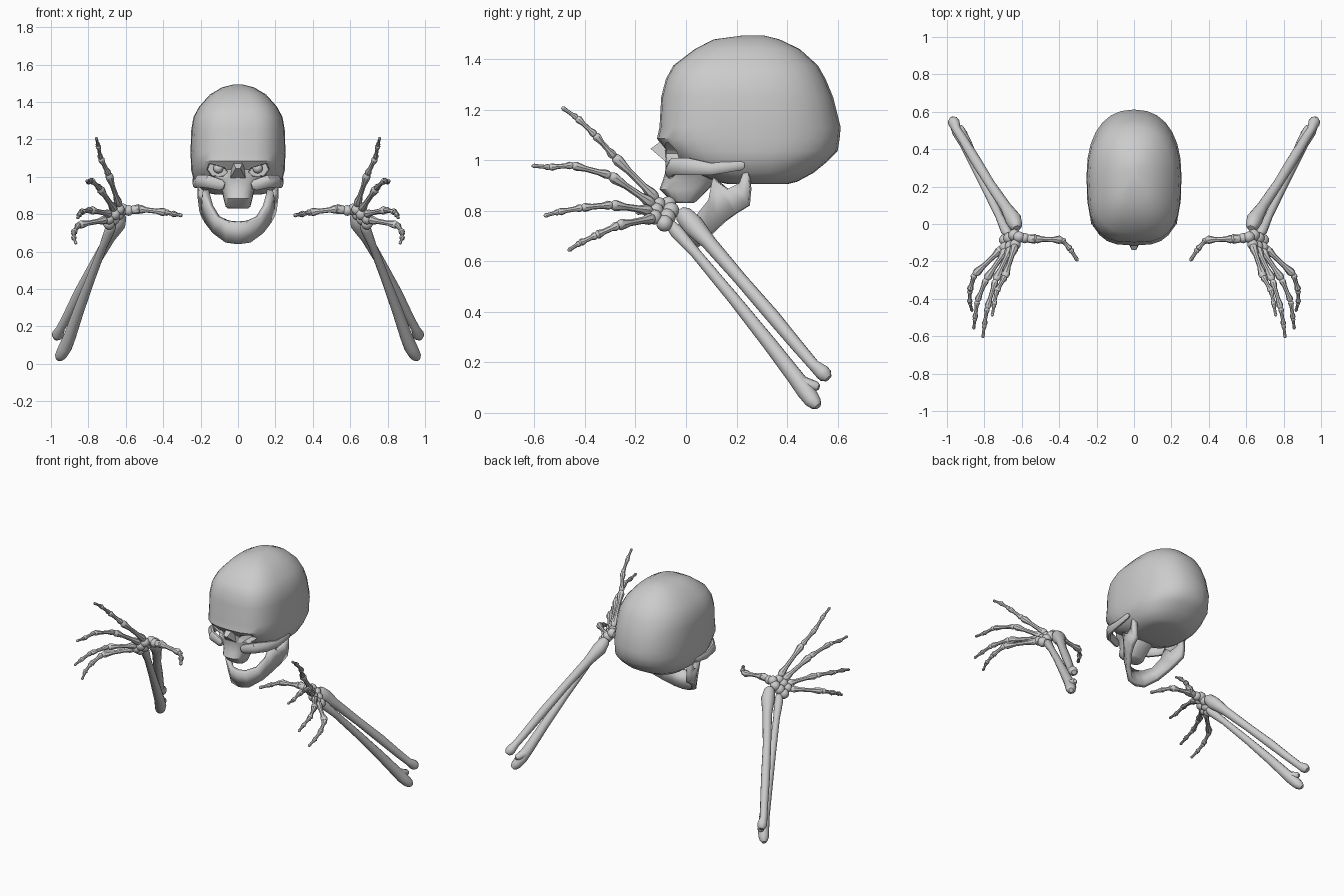
import bpy, bmesh, math
from mathutils import Vector as V

if "Cube" in bpy.data.objects:
    bpy.data.objects.remove(bpy.data.objects["Cube"])


def finish(name, bm, mirror=False):
    bmesh.ops.recalc_face_normals(bm, faces=bm.faces)
    me = bpy.data.meshes.new(name)
    bm.to_mesh(me)
    bm.free()
    ob = bpy.data.objects.new(name, me)
    bpy.context.collection.objects.link(ob)
    if mirror:
        m = ob.modifiers.new("mirror", "MIRROR")
        m.use_mirror_merge = False
    return ob


def skin(bm, rings):
    rs = [[bm.verts.new(p) for p in r] for r in rings]
    n = len(rs[0])
    for a, b in zip(rs, rs[1:]):
        for i in range(n):
            j = (i + 1) % n
            bm.faces.new((a[i], a[j], b[j], b[i]))
    bm.faces.new(rs[0])
    bm.faces.new(rs[-1])


def tube(bm, pts, radii, sides=10, flat=1.0):
    """Rounded bone shaft along a path; flat squashes it sideways."""
    pts = [V(p) for p in pts]
    d0, d1 = (pts[0] - pts[1]).normalized(), (pts[-1] - pts[-2]).normalized()
    pts = [pts[0] + d0 * radii[0] * .6] + pts + [pts[-1] + d1 * radii[-1] * .6]
    radii = [radii[0] * .55] + list(radii) + [radii[-1] * .55]
    rings = []
    for i, (p, r) in enumerate(zip(pts, radii)):
        d = (pts[min(i + 1, len(pts) - 1)] - pts[max(i - 1, 0)]).normalized()
        up = V((0, 0, 1)) if abs(d.z) < .9 else V((0, 1, 0))
        s = d.cross(up).normalized()
        u = s.cross(d)
        rings.append([p + s * math.cos(a) * r * flat + u * math.sin(a) * r
                      for a in (2 * math.pi * k / sides for k in range(sides))])
    skin(bm, rings)


def loft(name, rows, n_front, n_back, seg=28):
    """Stack of horizontal superellipse rings: z, front y, back y, half width."""
    bm = bmesh.new()
    rings = []
    for z, yf, yb, w in rows:
        ring = []
        for k in range(seg):
            a = 2 * math.pi * k / seg
            c, s = math.cos(a), math.sin(a)
            e = 2 / (n_front if s < 0 else n_back)
            ring.append(V((w * math.copysign(abs(c) ** e, c),
                           (yf + yb) / 2 + (yb - yf) / 2 * math.copysign(abs(s) ** e, s), z)))
        rings.append(ring)
    skin(bm, rings)
    return finish(name, bm)


# cranium with brow
cranium = loft("cranium", [
    (.905, .17, .40, .12), (.915, .12, .44, .17), (.95, .03, .505, .215),
    (.995, -.04, .56, .24), (1.035, -.075, .60, .25), (1.085, -.115, .608, .252),
    (1.13, -.105, .612, .254), (1.25, -.098, .582, .25), (1.32, -.08, .553, .238),
    (1.375, -.05, .522, .208), (1.44, .035, .45, .15), (1.478, .11, .37, .085),
    (1.493, .22, .31, .025)], 3, 2.3)

# upper jaw block
upper_jaw = loft("upper_jaw", [
    (.83, -.045, .03, .055), (.84, -.06, .045, .066), (.885, -.105, .09, .078),
    (.92, -.092, .12, .085), (.96, -.08, .13, .11), (.99, -.082, .12, .135),
    (1.04, -.085, .10, .13)], 2.4, 2.6, 20)

# eye socket cutter, both sides
bm = bmesh.new()
outline = [(.045, 1.025), (.065, 1.05), (.165, 1.078), (.182, 1.04), (.15, 1.0), (.075, .995)]
for s in (1, -1):
    skin(bm, [[V((s * x, -.3, z)) for x, z in outline],
              [V((s * (.105 + (x - .105) * .75), .03, 1.035 + (z - 1.035) * .8)) for x, z in outline]])
cutter = finish("socket_cutter", bm)
cutter.hide_render = True
cutter.display_type = "WIRE"
for ob in (cranium, upper_jaw):
    m = ob.modifiers.new("sockets", "BOOLEAN")
    m.operation, m.object, m.solver = "DIFFERENCE", cutter, "EXACT"

# eyes deep in the sockets
bm = bmesh.new()
bmesh.ops.create_uvsphere(bm, u_segments=12, v_segments=8, radius=.027)
bmesh.ops.translate(bm, verts=bm.verts, vec=(.105, .015, 1.045))
finish("eye", bm, True)

# nasal bone: a small wedge with its point out front
bm = bmesh.new()
bm_pts = [(-.03, -.08, 1.09), (.03, -.08, 1.09), (-.045, -.07, .985), (.045, -.07, .985),
          (-.012, -.14, 1.045), (.012, -.14, 1.045), (-.03, -.03, 1.04), (.03, -.03, 1.04)]
bmesh.ops.convex_hull(bm, input=[bm.verts.new(p) for p in bm_pts])
finish("nasal_bone", bm)

# cheekbone sweeping back to the ear
bm = bmesh.new()
tube(bm, [(.09, -.065, .955), (.16, -.05, .975), (.21, .01, .975), (.228, .10, .965), (.232, .22, .98)],
     [.03, .036, .035, .025, .02], 10, .6)
finish("cheekbone", bm, True)

# lower jaw: a strip of (lower edge, upper edge) pairs, thickened
bm = bmesh.new()
half = [((.06, .035, .652), (.055, .006, .762)), ((.122, .09, .70), (.11, .05, .785)),
        ((.163, .15, .755), (.148, .095, .845)), ((.182, .20, .79), (.172, .11, .93)),
        ((.192, .25, .82), (.178, .165, .885)), ((.2, .255, .885), (.19, .215, .91)),
        ((.2, .25, .95), (.198, .238, .975))]
flip = lambda p: (-p[0], p[1], p[2])
strip = [(flip(a), flip(b)) for a, b in reversed(half)] + [((0, .025, .643), (0, -.004, .757))] + half
cols = [[bm.verts.new(a), bm.verts.new(b)] for a, b in strip]
for a, b in zip(cols, cols[1:]):
    bm.faces.new((a[0], b[0], b[1], a[1]))
jaw = finish("lower_jaw", bm)
m = jaw.modifiers.new("thickness", "SOLIDIFY")
m.thickness, m.offset = .032, 0

# forearm: radius crosses over ulna
bm = bmesh.new()
tube(bm, [(.632, -.01, .785), (.645, .025, .745), (.685, .09, .675), (.77, .215, .53), (.85, .345, .38),
          (.91, .445, .26), (.948, .505, .19), (.962, .54, .16), (.967, .552, .148)],
     [.036, .044, .03, .026, .028, .025, .023, .031, .029], 12)
finish("forearm_radius", bm, True)
bm = bmesh.new()
tube(bm, [(.672, -.058, .742), (.685, -.035, .715), (.72, .04, .63), (.79, .19, .45), (.855, .33, .275),
          (.90, .43, .145), (.925, .475, .085), (.945, .50, .05), (.955, .513, .036)],
     [.022, .028, .021, .024, .029, .033, .036, .032, .026], 12)
tube(bm, [(.915, .465, .115), (.93, .515, .105)], [.03, .02], 10)
finish("forearm_ulna", bm, True)

# wrist bones
bm = bmesh.new()
for x, y, z, r in [(.615, -.07, .825, .032), (.64, -.06, .80, .034), (.665, -.075, .775, .034),
                   (.69, -.085, .75, .033), (.585, -.075, .82, .029), (.635, -.11, .825, .03),
                   (.66, -.12, .80, .032), (.69, -.125, .775, .03)]:
    vs = bmesh.ops.create_uvsphere(bm, u_segments=10, v_segments=7, radius=r)["verts"]
    bmesh.ops.translate(bm, verts=vs, vec=(x, y, z))
finish("wrist_bones", bm, True)

# fingers: base, knuckle, two joints, tip
fingers = {
    "index": [(.635, -.115, .845), (.692, -.285, 1.015), (.735, -.36, 1.10), (.748, -.432, 1.168), (.758, -.49, 1.208)],
    "middle": [(.66, -.13, .825), (.74, -.30, .94), (.785, -.45, .98), (.80, -.54, .972), (.808, -.608, .978)],
    "ring": [(.685, -.14, .80), (.79, -.295, .823), (.838, -.412, .812), (.85, -.505, .795), (.857, -.56, .78)],
    "little": [(.705, -.13, .77), (.853, -.27, .742), (.878, -.355, .703), (.878, -.42, .672), (.866, -.465, .643)],
    "thumb": [(.535, -.08, .828), (.385, -.085, .81), (.34, -.135, .80), (.302, -.195, .794)],
}
for name, joints in fingers.items():
    bm = bmesh.new()
    for i, (a, b) in enumerate(zip(joints, joints[1:])):
        a, b = V(a), V(b)
        head = (.024, .019, .016, .013)[i]
        shaft = (.014, .012, .010, .008)[i]
        tip = head * (.7 if b == V(joints[-1]) else .95)
        tube(bm, [a.lerp(b, t) for t in (.04, .13, .3, .65, .9, .97)],
             [head * .85, head * .95, shaft, shaft * .95, tip, tip * .8], 8)
    if name == "thumb":
        tube(bm, [(.575, -.078, .822), (.53, -.08, .828)], [.02, .026], 8)
    finish(name + "_finger_bones", bm, True)

# smooth shading with sharp creases kept
for ob in list(bpy.context.collection.objects):
    bpy.ops.object.select_all(action="DESELECT")
    ob.select_set(True)
    bpy.context.view_layer.objects.active = ob
    bpy.ops.object.shade_smooth_by_angle(angle=math.radians(40))
